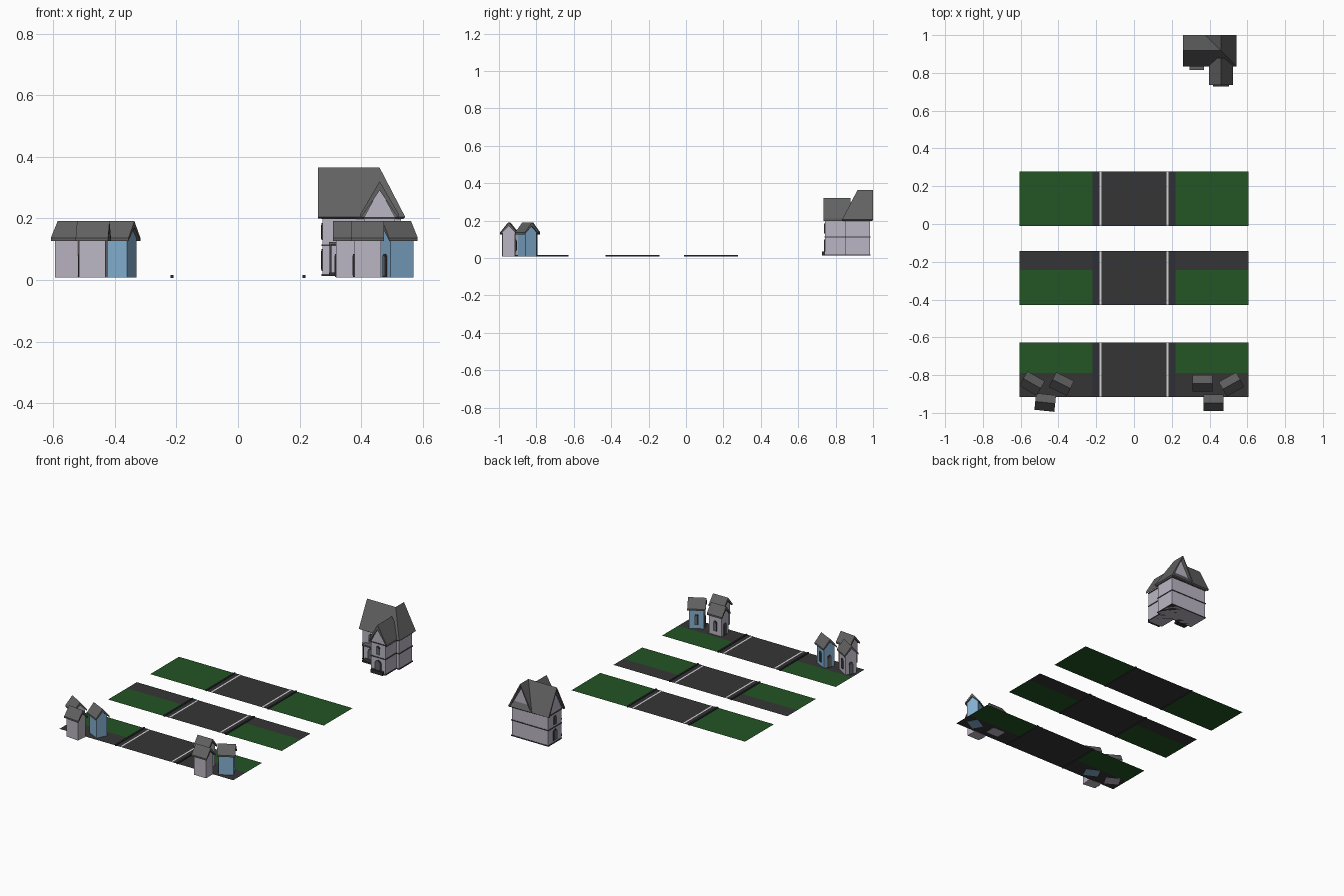
import bpy, bmesh, math
from mathutils import Matrix, Vector

cube = bpy.data.objects.get("Cube")
if cube:
    bpy.data.objects.remove(cube, do_unlink=True)


def material(name, rgb):
    m = bpy.data.materials.new(name)
    m.use_nodes = True
    m.diffuse_color = (*rgb, 1)
    m.node_tree.nodes["Principled BSDF"].inputs["Base Color"].default_value = (*rgb, 1)
    return m


PLASTER = material("pale plaster", (0.50, 0.47, 0.55))
BLUE = material("blue plaster", (0.23, 0.43, 0.63))
ROOF = material("grey roof", (0.12, 0.12, 0.12))
ROAD = material("dark asphalt", (0.036, 0.036, 0.036))
GRASS = material("green grass", (0.017, 0.09, 0.018))
KERB = material("kerb stone", (0.03, 0.028, 0.033))
WHITE = material("white line", (0.65, 0.65, 0.65))
TRIM = material("dark timber", (0.05, 0.047, 0.055))
GLASS = material("window glass", (0.12, 0.14, 0.15))


def add(name, bm, mat, matrix=Matrix()):
    bmesh.ops.recalc_face_normals(bm, faces=bm.faces)
    me = bpy.data.meshes.new(name)
    bm.to_mesh(me)
    bm.free()
    me.transform(matrix)
    me.materials.append(mat)
    ob = bpy.data.objects.new(name, me)
    bpy.context.scene.collection.objects.link(ob)
    return ob


def extrude(name, pts, y0, y1, mat, matrix=Matrix()):
    """Extrude an XZ outline along Y."""
    bm = bmesh.new()
    f = bm.faces.new([bm.verts.new((x, y0, z)) for x, z in pts])
    new = bmesh.ops.extrude_face_region(bm, geom=[f])["geom"]
    bmesh.ops.translate(bm, vec=(0, y1 - y0, 0),
                        verts=[v for v in new if isinstance(v, bmesh.types.BMVert)])
    return add(name, bm, mat, matrix)


def box(name, x0, x1, y0, y1, z0, z1, mat, matrix=Matrix()):
    return extrude(name, [(x0, z0), (x1, z0), (x1, z1), (x0, z1)], y0, y1, mat, matrix)


def plane(name, x0, x1, y0, y1, z, mat):
    bm = bmesh.new()
    bm.faces.new([bm.verts.new(p) for p in
                  ((x0, y0, z), (x1, y0, z), (x1, y1, z), (x0, y1, z))])
    add(name, bm, mat)


def gable(w, z0, z1, z2):
    return [(-w, z0), (w, z0), (w, z1), (0, z2), (-w, z1)]


def chevron(w, z, rise, t):
    return [(-w, z), (0, z + rise - t), (w, z), (w, z + t), (0, z + rise + t), (-w, z + t)]


def arch_points(w, z0, h):
    top = [(w * math.cos(a), z0 + h - w + w * math.sin(a))
           for a in (math.pi * i / 8 for i in range(9))]
    return [(-w, z0)] + [(w, z0)] + top


def arch(name, w, z0, h, matrix):
    """Framed arched opening on a wall, facing local -y."""
    extrude(name + "_frame", arch_points(w, z0, h), -0.004, 0.001, TRIM, matrix)
    extrude(name + "_pane", arch_points(w * 0.6, z0 + 0.004, h - 0.01), -0.006, 0, GLASS, matrix)


def place(x, y, deg):
    return Matrix.Translation((x, y, 0)) @ Matrix.Rotation(math.radians(deg), 4, "Z")


BASE = 0.01

# Street tiles: (front, back, back edge of front strip, strip materials)
tiles = [(-0.01, 0.277, 0.1, GRASS, GRASS),
         (-0.43, -0.143, -0.243, GRASS, ROAD),
         (-0.915, -0.628, -0.79, ROAD, GRASS)]
for i, (y0, y1, split, front, back) in enumerate(tiles):
    plane(f"road_{i}", -0.22, 0.22, y0, y1, BASE, ROAD)
    for side, s in (("left", 1), ("right", -1)):
        xa, xb = sorted((s * 0.22, s * 0.607))
        plane(f"verge_front_{side}_{i}", xa, xb, y0, split, BASE, front)
        plane(f"verge_back_{side}_{i}", xa, xb, split, y1, BASE, back)
        xa, xb = sorted((s * 0.186, s * 0.21))
        plane(f"gutter_{side}_{i}", xa, xb, y0, y1, BASE + 0.0015, KERB)
        xa, xb = sorted((s * 0.21, s * 0.22))
        box(f"kerb_{side}_{i}", xa, xb, y0, y1, BASE - 0.003, 0.016, KERB)
        xa, xb = sorted((s * 0.173, s * 0.183))
        plane(f"lane_line_{side}_{i}", xa, xb, y0, y1, BASE + 0.002, WHITE)

# Small cottages, ridge along local x
cottages = [(-0.54, -0.844, -30, PLASTER), (-0.384, -0.847, -26, BLUE),
            (-0.47, -0.945, -6, PLASTER), (0.362, -0.844, 0, PLASTER),
            (0.516, -0.849, 29, BLUE), (0.421, -0.947, 0, PLASTER)]
for i, (x, y, deg, wall) in enumerate(cottages):
    m = place(x, y, deg - 90)
    extrude(f"cottage_walls_{i}", gable(0.034, BASE - 0.001, 0.138, 0.178), -0.043, 0.043, wall, m)
    extrude(f"cottage_roof_{i}", chevron(0.044, 0.127, 0.054, 0.01), -0.053, 0.053, ROOF, m)
    arch(f"cottage_door_{i}", 0.013, BASE, 0.075, m @ place(0, -0.043, 0))
    arch(f"cottage_window_{i}", 0.012, 0.035, 0.065, place(x, y, deg) @ place(0, 0.034, 180))

# Large house: walls
CX, CY = 0.46, 0.9175
along_x = place(0, CY, 90)
along_y = place(CX, 0, 0)
extrude("west_wing_walls", gable(0.066, BASE + 0.003, 0.212, 0.338), -0.46, -0.275, PLASTER, along_x)
extrude("east_wing_walls", gable(0.07, BASE + 0.003, 0.212, 0.338), CY, 0.983, PLASTER, along_y)
box("east_wing_front_walls", -0.07, 0.07, 0.852, CY, BASE + 0.003, 0.212, PLASTER, along_y)
extrude("porch_wing_walls", gable(0.05, BASE + 0.003, 0.205, 0.298), 0.743, CY, PLASTER, along_y)


# Large house: roofs
def hip_roof(name, length, matrix):
    """Ridge from a gable at local -y to a hipped end beyond the origin."""
    w, eave, top = 0.083, 0.205, 0.365
    bm = bmesh.new()
    a, b, r, c, d, h = [bm.verts.new(p) for p in (
        (-w, -length, eave), (w, -length, eave), (0, -length, top),
        (-w, w, eave), (w, w, eave), (0, 0, top))]
    for f in ((a, r, h, c), (r, b, d, h), (c, h, d)):
        bm.faces.new(f)
    ob = add(name, bm, ROOF, matrix)
    flip = ob.data.polygons[0].normal.z < 0
    mod = ob.modifiers.new("thickness", "SOLIDIFY")
    mod.thickness = 0.011
    mod.offset = 1 if flip else -1


hip_roof("west_wing_roof", 0.2, place(CX, CY, -90))
hip_roof("east_wing_roof", 0.083, place(CX, CY, 180))
extrude("porch_wing_roof", chevron(0.063, 0.198, 0.108, 0.015), 0.735, 0.88, ROOF, along_y)

# Large house: timber bands around each floor
for name, z, t in (("base", BASE + 0.003, 0.006), ("middle", 0.11, 0.006), ("top", 0.198, 0.006)):
    box(f"west_band_{name}", 0.272, 0.4, 0.849, 0.986, z, z + t, TRIM)
    box(f"east_band_{name}", 0.387, 0.533, 0.849, 0.986, z, z + t, TRIM)
    box(f"porch_band_{name}", 0.407, 0.513, 0.74, 0.86, z, z + t, TRIM)

# Large house: doors, windows and steps
arch("front_door", 0.022, BASE + 0.003, 0.085, place(CX, 0.743, 0))
arch("front_window", 0.014, 0.13, 0.055, place(CX, 0.743, 0))
arch("side_door", 0.02, BASE + 0.003, 0.08, place(0.333, 0.852, 0))
arch("side_window", 0.014, 0.13, 0.055, place(0.333, 0.852, 0))
arch("west_window_low", 0.02, 0.03, 0.07, place(0.275, CY, -90))
arch("west_window_high", 0.014, 0.13, 0.055, place(0.275, CY, -90))
box("front_step", -0.042, 0.042, 0.727, 0.75, BASE + 0.003, 0.035, KERB, along_y)
box("side_step", 0.295, 0.37, 0.815, 0.86, BASE + 0.003, 0.024, KERB)
box("side_canopy", 0.295, 0.37, 0.815, 0.86, 0.116, 0.124, ROOF)
for x in (0.298, 0.362):
    box("porch_post", x, x + 0.006, 0.818, 0.824, 0.024, 0.116, TRIM)
